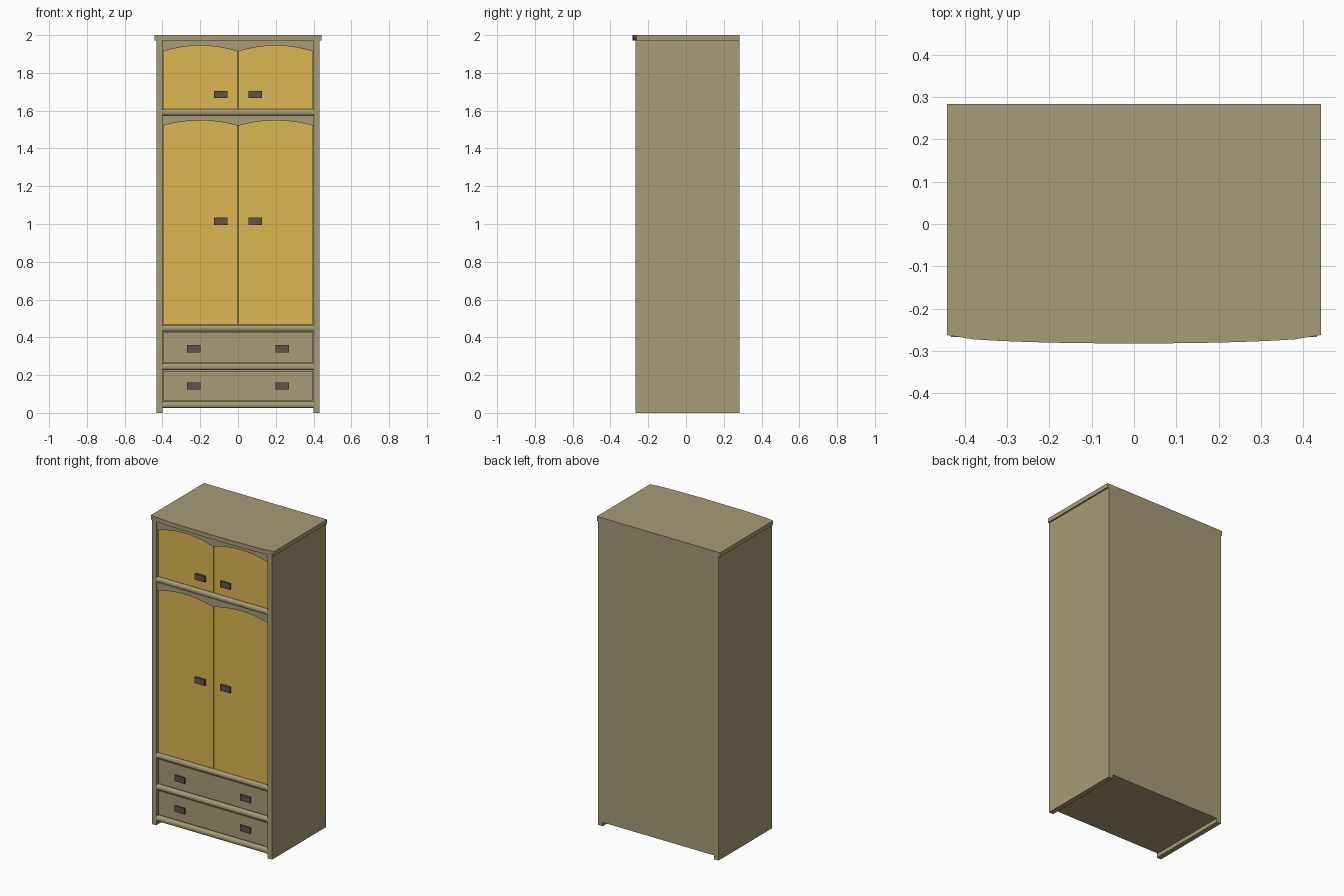
import bpy, bmesh, math

if "Cube" in bpy.data.objects:
    bpy.data.objects.remove(bpy.data.objects["Cube"])


def material(name, rgb):
    m = bpy.data.materials.new(name)
    m.diffuse_color = (*rgb, 1)
    m.use_nodes = True
    m.node_tree.nodes["Principled BSDF"].inputs["Base Color"].default_value = m.diffuse_color
    return m


WOOD = material("wood", (0.39, 0.33, 0.18))
GOLD = material("gold_panel", (0.71, 0.47, 0.085))
DARK = material("dark_handle", (0.12, 0.085, 0.07))
BACK = 0.283


def prism(name, pts, lo, hi, axis, mat):
    """Extrude a 2D outline between lo and hi along an axis."""
    place = {"x": lambda p, t: (t, p[0], p[1]),
             "y": lambda p, t: (p[0], t, p[1]),
             "z": lambda p, t: (p[0], p[1], t)}[axis]
    bm = bmesh.new()
    a = [bm.verts.new(place(p, lo)) for p in pts]
    b = [bm.verts.new(place(p, hi)) for p in pts]
    bm.faces.new(a)
    bm.faces.new(b)
    n = len(pts)
    for i in range(n):
        j = (i + 1) % n
        bm.faces.new((a[i], a[j], b[j], b[i]))
    bmesh.ops.recalc_face_normals(bm, faces=bm.faces)
    me = bpy.data.meshes.new(name)
    bm.to_mesh(me)
    bm.free()
    me.materials.append(mat)
    ob = bpy.data.objects.new(name, me)
    bpy.context.collection.objects.link(ob)
    return ob


def box(name, x0, x1, y0, y1, z0, z1, mat=WOOD):
    return prism(name, [(x0, z0), (x1, z0), (x1, z1), (x0, z1)], y0, y1, "y", mat)


# Carcass: side panels that also form the feet, and the back
for side, s in (("left", -1), ("right", 1)):
    box(side + "_side_panel", *sorted((s * 0.40, s * 0.432)), -0.267, BACK, 0, 1.985)
box("back_panel", -0.40, 0.40, BACK - 0.01, BACK, 0.025, 1.975)

# Top board with a bowed front edge
bow = [(-0.442 + 0.884 * i / 14) for i in range(15)]
front = [(x, -0.262 - 0.02 * math.sqrt(max(0, 1 - (x / 0.442) ** 2))) for x in bow]
prism("top_board", front + [(0.442, BACK), (-0.442, BACK)], 1.972, 2.0, "z", WOOD)

# Horizontal boards with a rounded nose along the front
for name, z0, z1 in (("bottom_board", 0.025, 0.06), ("drawer_divider", 0.228, 0.262),
                     ("cabinet_floor", 0.432, 0.466), ("upper_shelf", 1.575, 1.608)):
    zc, r = (z0 + z1) / 2, (z1 - z0) / 2
    nose = [(-0.256 - 0.012 * math.cos(a), zc + r * math.sin(a))
            for a in (math.pi * (i / 8 - 0.5) for i in range(9))]
    prism(name, nose + [(BACK - 0.01, z1), (BACK - 0.01, z0)], -0.40, 0.40, "x", WOOD)


# Doors in pairs with a double-arched valance over each pair
def handle(name, x, z):
    box(name, x - 0.036, x + 0.036, -0.264, -0.248, z - 0.019, z + 0.019, DARK)


for level, z0, top, spring, rise, hz in (("upper", 1.610, 1.972, 1.913, 0.031, 1.686),
                                         ("lower", 0.468, 1.575, 1.520, 0.028, 1.015)):
    for side, s in (("left", -1), ("right", 1)):
        box(f"{level}_{side}_door", *sorted((s * 0.002, s * 0.397)),
            -0.250, -0.232, z0, top - 0.004, GOLD)
        handle(f"{level}_{side}_door_handle", s * 0.0905, hz)
    arch = []
    for c in (-0.2, 0.2):
        for i in range(13):
            u = i / 6 - 1
            if not (c > 0 and i == 0):
                arch.append((c + 0.2 * u, spring + rise * (1 - u * u)))
    prism(level + "_valance", arch + [(0.40, top), (-0.40, top)], -0.258, -0.2505, "y", WOOD)

# Drawers with two handles each
for level, z0, z1, hz in (("lower", 0.066, 0.222, 0.142), ("upper", 0.268, 0.426, 0.340)):
    box(level + "_drawer_front", -0.394, 0.394, -0.254, -0.234, z0, z1)
    box(level + "_drawer_body", -0.385, 0.385, -0.234, 0.25, z0 + 0.01, z1 - 0.02)
    for side, s in (("left", -1), ("right", 1)):
        handle(f"{level}_drawer_{side}_handle", s * 0.234, hz)
